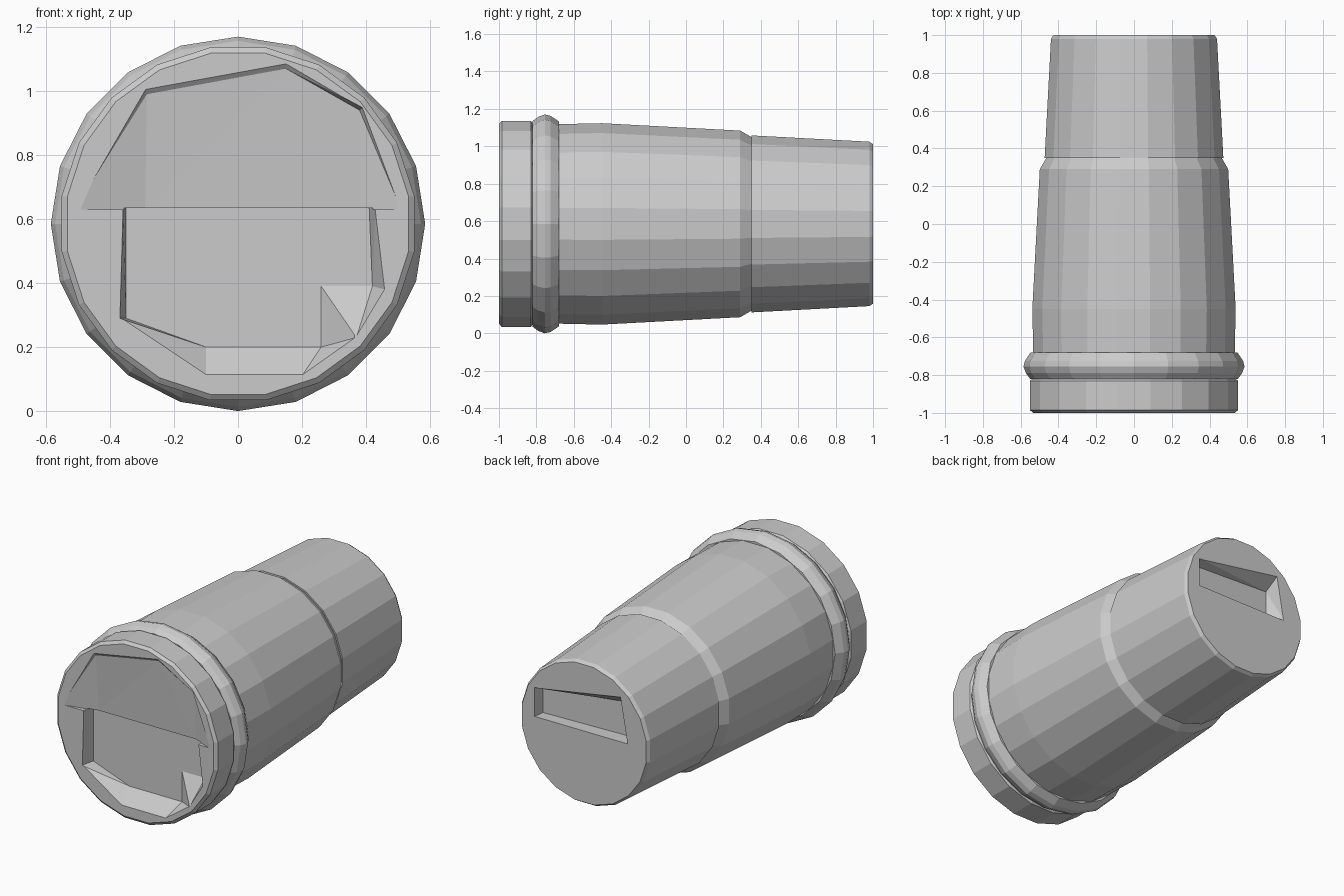
import bpy, bmesh, math

if "Cube" in bpy.data.objects:
    bpy.data.objects.remove(bpy.data.objects["Cube"])

ZC = 0.585  # height of the barrel axis


def make_object(name, bm):
    bmesh.ops.recalc_face_normals(bm, faces=bm.faces[:])
    mesh = bpy.data.meshes.new(name)
    bm.to_mesh(mesh)
    bm.free()
    obj = bpy.data.objects.new(name, mesh)
    bpy.context.collection.objects.link(obj)
    return obj


def bridge(bm, a, b):
    n = len(a)
    for i in range(n):
        j = (i + 1) % n
        bm.faces.new((a[i], a[j], b[j], b[i]))


def lathe(name, profile, sides=20, turn=0.0):
    """Closed faceted solid around the y axis from (y, radius) points."""
    bm = bmesh.new()
    rings = []
    for y, r in profile:
        ring = []
        for i in range(sides):
            a = -math.pi / 2 + 2 * math.pi * (i + turn) / sides
            ring.append(bm.verts.new((r * math.cos(a), y, ZC + r * math.sin(a))))
        rings.append(ring)
    for a, b in zip(rings, rings[1:]):
        bridge(bm, a, b)
    bm.faces.new(rings[0])
    bm.faces.new(rings[-1])
    return make_object(name, bm)


def carve(target, mouth, floor, y_mouth, inward):
    """Cut a flared pocket: mouth (x, z) outline lofted to floor (x, z, depth)."""
    bm = bmesh.new()
    a = [bm.verts.new((x, y_mouth - 0.004 * inward, z)) for x, z in mouth]
    b = [bm.verts.new((x, y_mouth + d * inward, z)) for x, z, d in floor]
    bridge(bm, a, b)
    bm.faces.new(a)
    bm.faces.new(b)
    bmesh.ops.triangulate(bm, faces=bm.faces[:])
    cutter = make_object("pocket_cutter", bm)
    cutter.hide_render = True
    mod = target.modifiers.new("pocket", 'BOOLEAN')
    mod.operation = 'DIFFERENCE'
    mod.solver = 'EXACT'
    mod.object = cutter
    bpy.context.view_layer.objects.active = target
    bpy.ops.object.modifier_apply(modifier=mod.name)
    bpy.data.objects.remove(cutter)


# Stepped barrel sections, front to back
front_ring = lathe("front_ring", [(-1.0, 0.54), (-0.985, 0.558), (-0.83, 0.558), (-0.82, 0.545)], turn=0.5)
lathe("collar", [(-0.82, 0.55), (-0.79, 0.572), (-0.755, 0.585), (-0.725, 0.578), (-0.68, 0.548)])
lathe("barrel", [(-0.68, 0.54), (-0.45, 0.545), (0.29, 0.505), (0.35, 0.47)], turn=0.5)
tail = lathe("tail", [(0.35, 0.479), (0.98, 0.445), (1.0, 0.432)], turn=0.5)

# Upper shallow dish in the front face
carve(front_ring,
      [(-0.51, 0.63), (0.51, 0.63), (0.39, 0.95), (0.15, 1.09), (-0.29, 1.01)],
      [(-0.29, 0.63, 0.045), (0.38, 0.63, 0.045), (0.38, 0.94, 0.025),
       (0.15, 1.07, 0.012), (-0.285, 0.99, 0.012)],
      -1.0, 1)

# Lower stepped pocket in the front face
carve(front_ring,
      [(-0.36, 0.634), (-0.37, 0.29), (-0.1, 0.11), (0.2, 0.11), (0.37, 0.23), (0.46, 0.38), (0.43, 0.634)],
      [(-0.35, 0.634, 0.08), (-0.35, 0.29, 0.08), (-0.1, 0.2, 0.08), (0.26, 0.2, 0.08),
       (0.26, 0.39, 0.08), (0.42, 0.39, 0.08), (0.41, 0.634, 0.08)],
      -1.0, 1)

# Pocket in the back face
carve(tail,
      [(-0.30, 0.6), (0.34, 0.6), (0.34, 0.78), (-0.25, 0.88)],
      [(-0.24, 0.6, 0.09), (0.33, 0.6, 0.07), (0.33, 0.77, 0.07), (-0.24, 0.81, 0.09)],
      1.0, -1)
